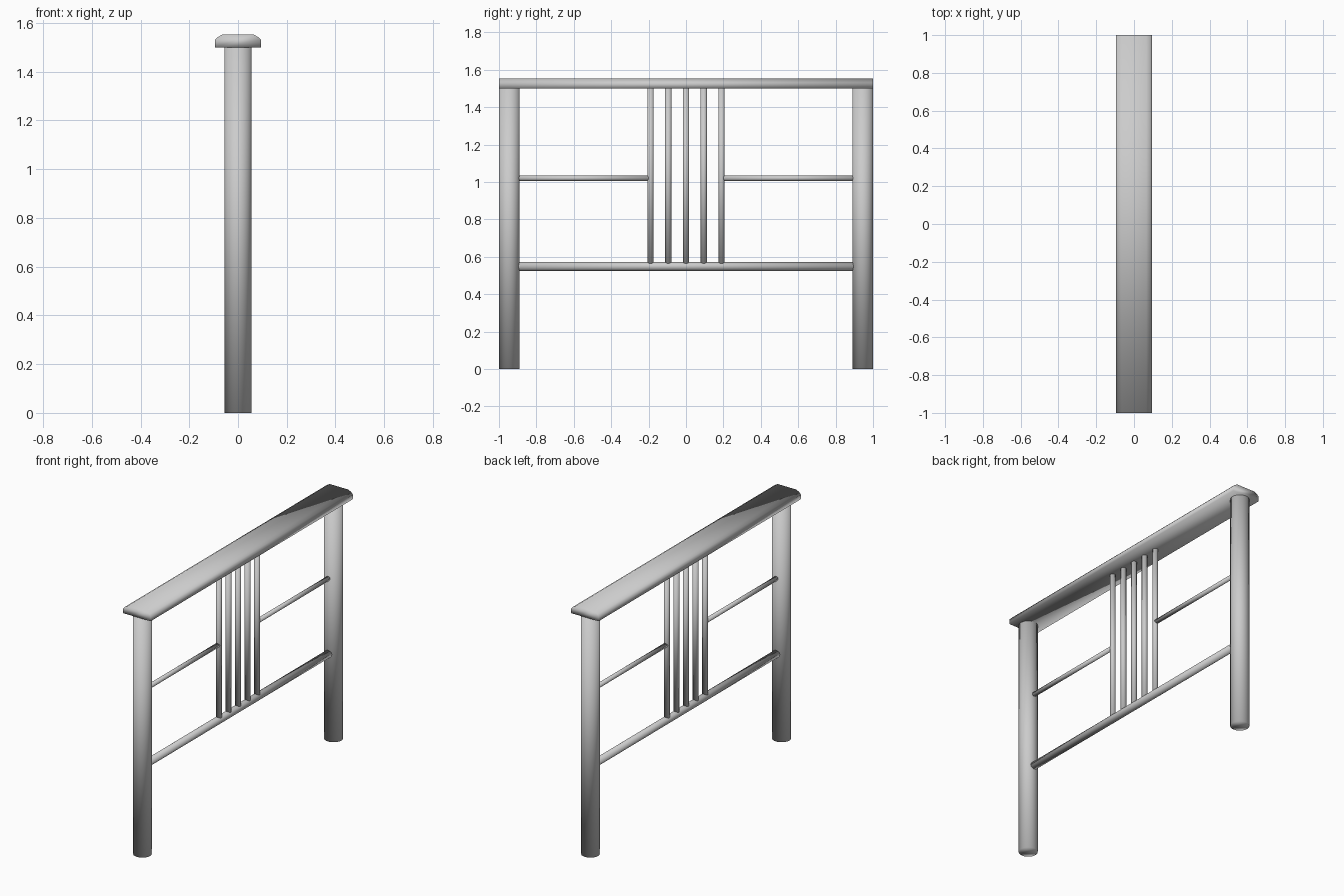
import bpy
from mathutils import Vector

cube = bpy.data.objects.get("Cube")
if cube:
    bpy.data.objects.remove(cube, do_unlink=True)

GREY = (0.6, 0.6, 0.6, 1.0)
metal = bpy.data.materials.new("light_grey_metal")
metal.use_nodes = True
metal.diffuse_color = GREY
metal.node_tree.nodes["Principled BSDF"].inputs["Base Color"].default_value = GREY


def finish(obj, name):
    obj.name = name
    obj.data.materials.append(metal)
    for face in obj.data.polygons:
        face.use_smooth = True
    return obj


def tube(name, start, end, radius, sides=24):
    """Capped round bar between two points."""
    a, b = Vector(start), Vector(end)
    bpy.ops.mesh.primitive_cylinder_add(
        vertices=sides, radius=radius, depth=(b - a).length,
        location=(a + b) / 2,
        rotation=(b - a).to_track_quat("Z", "Y").to_euler())
    return finish(bpy.context.object, name)


POST_Y, POST_R, RAIL_Z = 0.945, 0.055, 1.5
LOW_Z, MID_Z, GAP = 0.548, 1.02, 0.095

# Handrail: chamfered profile swept from front to back
half = [(0.095, RAIL_Z), (0.095, 1.53), (0.086, 1.54), (0.065, 1.552)]
profile = half + [(-x, z) for x, z in reversed(half)]
n = len(profile)
verts = [(x, y, z) for y in (-1, 1) for x, z in profile]
faces = [(i, i + n, (i + 1) % n + n, (i + 1) % n) for i in range(n)]
faces += [tuple(range(n)), tuple(reversed(range(n, 2 * n)))]
mesh = bpy.data.meshes.new("handrail")
mesh.from_pydata(verts, [], faces)
mesh.update()
handrail = bpy.data.objects.new("handrail", mesh)
bpy.context.collection.objects.link(handrail)
finish(handrail, "handrail")

# Posts and the short middle rails at each end
for side, s in (("front", -1), ("back", 1)):
    tube(side + "_post", (0, s * POST_Y, 0), (0, s * POST_Y, RAIL_Z), POST_R, 32)
    tube(side + "_middle_rail", (0, s * 2 * GAP, MID_Z), (0, s * POST_Y, MID_Z), 0.014)

# Lower rail spanning both posts
tube("lower_rail", (0, -POST_Y, LOW_Z), (0, POST_Y, LOW_Z), 0.023)

# Central group of upright bars
for i in range(-2, 3):
    tube(f"upright_bar_{i + 3}", (0, i * GAP, LOW_Z), (0, i * GAP, RAIL_Z), 0.017)
